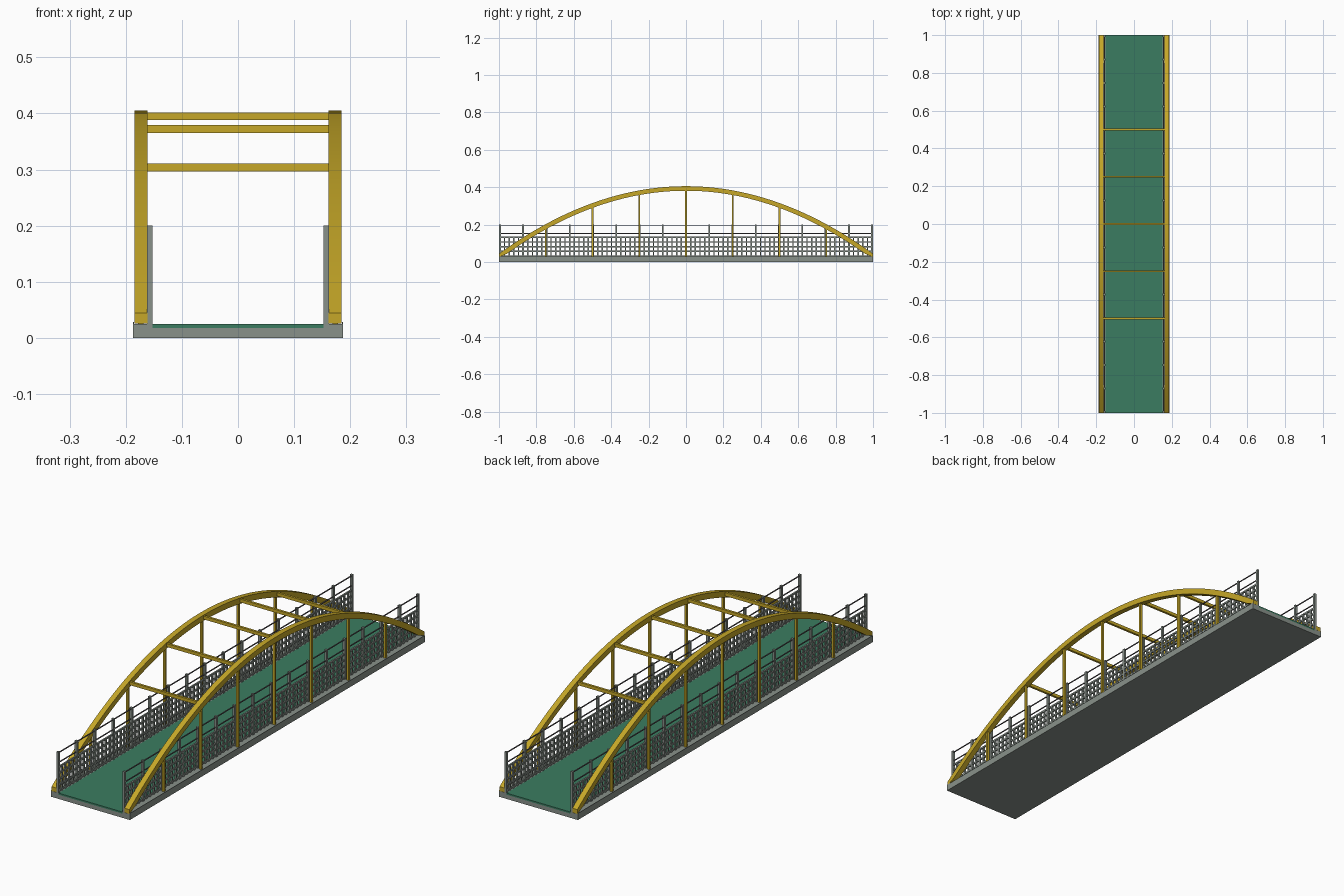
import bpy, bmesh, math

if "Cube" in bpy.data.objects:
    bpy.data.objects.remove(bpy.data.objects["Cube"])


def material(name, rgb):
    m = bpy.data.materials.new(name)
    m.diffuse_color = (*rgb, 1.0)
    m.use_nodes = True
    m.node_tree.nodes["Principled BSDF"].inputs["Base Color"].default_value = m.diffuse_color
    return m


CONCRETE = material("concrete grey", (0.25, 0.285, 0.255))
GREEN = material("deck green", (0.043, 0.202, 0.119))
YELLOW = material("arch yellow", (0.565, 0.39, 0.021))
RAIL = material("rail dark grey", (0.13, 0.115, 0.125))


def add_box(bm, x0, x1, y0, y1, z0, z1):
    v = [bm.verts.new((x, y, z)) for x in (x0, x1) for y in (y0, y1) for z in (z0, z1)]
    for f in ((0, 1, 3, 2), (4, 6, 7, 5), (0, 4, 5, 1), (2, 3, 7, 6), (0, 2, 6, 4), (1, 5, 7, 3)):
        bm.faces.new([v[i] for i in f])


def finish(bm, name, mat):
    bmesh.ops.recalc_face_normals(bm, faces=bm.faces)
    mesh = bpy.data.meshes.new(name)
    bm.to_mesh(mesh)
    bm.free()
    mesh.materials.append(mat)
    ob = bpy.data.objects.new(name, mesh)
    bpy.context.collection.objects.link(ob)
    return ob


def boxes(name, mat, items):
    bm = bmesh.new()
    for b in items:
        add_box(bm, *b)
    return finish(bm, name, mat)


def arch_centre(y):
    return 0.393 - 0.364 * y * y


def half_height(y):
    # constant thickness measured across the curve
    return 0.0122 * math.sqrt(1 + (0.728 * y) ** 2)


# Slab with raised curbs, and the green deck between them
boxes("slab", CONCRETE, [(-0.187, 0.187, -1, 1, 0, 0.018)])
boxes("deck", GREEN, [(-0.152, 0.152, -1, 1, 0.018, 0.025)])

HANGERS = [i * 0.25 for i in range(-3, 4)]
POSTS = [-0.995 + i * 1.99 / 16 for i in range(17)]
CURB = 0.025

for side, s in (("left", -1), ("right", 1)):
    def span(a, b):
        return (min(s * a, s * b), max(s * a, s * b))

    # Curb with a thin raised lip outside the arch
    boxes(side + "_curb", CONCRETE, [(*span(0.152, 0.185), -1, 1, 0.018, CURB),
                                     (*span(0.185, 0.187), -1, 1, 0.018, 0.028)])

    # Arch: a parabolic band swept along y
    bm = bmesh.new()
    rings = []
    n = 48
    for i in range(n + 1):
        y = -1 + 2 * i / n
        c, h = arch_centre(y), half_height(y)
        lo, hi = max(c - h, 0.0255), c + h
        rings.append([bm.verts.new((s * x, y, z))
                      for x, z in ((0.161, lo), (0.1845, lo), (0.1845, hi), (0.161, hi))])
    for a, b in zip(rings, rings[1:]):
        for k in range(4):
            bm.faces.new((a[k], a[(k + 1) % 4], b[(k + 1) % 4], b[k]))
    bm.faces.new(rings[0])
    bm.faces.new(rings[-1])
    arch = finish(bm, side + "_arch", YELLOW)
    for p in arch.data.polygons:
        p.use_smooth = True
    arch.data.set_sharp_from_angle(angle=math.radians(30))

    # Hangers from arch to slab
    boxes(side + "_hangers", YELLOW,
          [(*span(0.168, 0.178), y - 0.005, y + 0.005, CURB - 0.002, arch_centre(y))
           for y in HANGERS])

    # Railing posts, two thin rails and the mesh
    boxes(side + "_railing_posts", CONCRETE,
          [(*span(0.152, 0.162), y - 0.005, y + 0.005, CURB - 0.002, 0.2) for y in POSTS])
    boxes(side + "_rails", RAIL,
          [(*span(0.155, 0.159), -0.995, 0.995, z - 0.0018, z + 0.0018) for z in (0.152, 0.194)])
    boxes(side + "_mesh_uprights", CONCRETE,
          [(*span(0.1535, 0.1605), y - 0.0035, y + 0.0035, CURB - 0.002, 0.135)
           for y in (-0.995 + i * 1.99 / 80 for i in range(81)) if abs(y) < 0.99])
    boxes(side + "_mesh_bars", CONCRETE,
          [(*span(0.1538, 0.1602), -0.995, 0.995, z - 0.0035, z + 0.0035)
           for z in (0.032, 0.057, 0.082, 0.107, 0.132)])

# Cross beams between the arches
boxes("cross_beams", YELLOW,
      [(-0.165, 0.165, y - 0.005, y + 0.005, arch_centre(y) - 0.005, arch_centre(y) + 0.009)
       for y in HANGERS[1:-1]])
